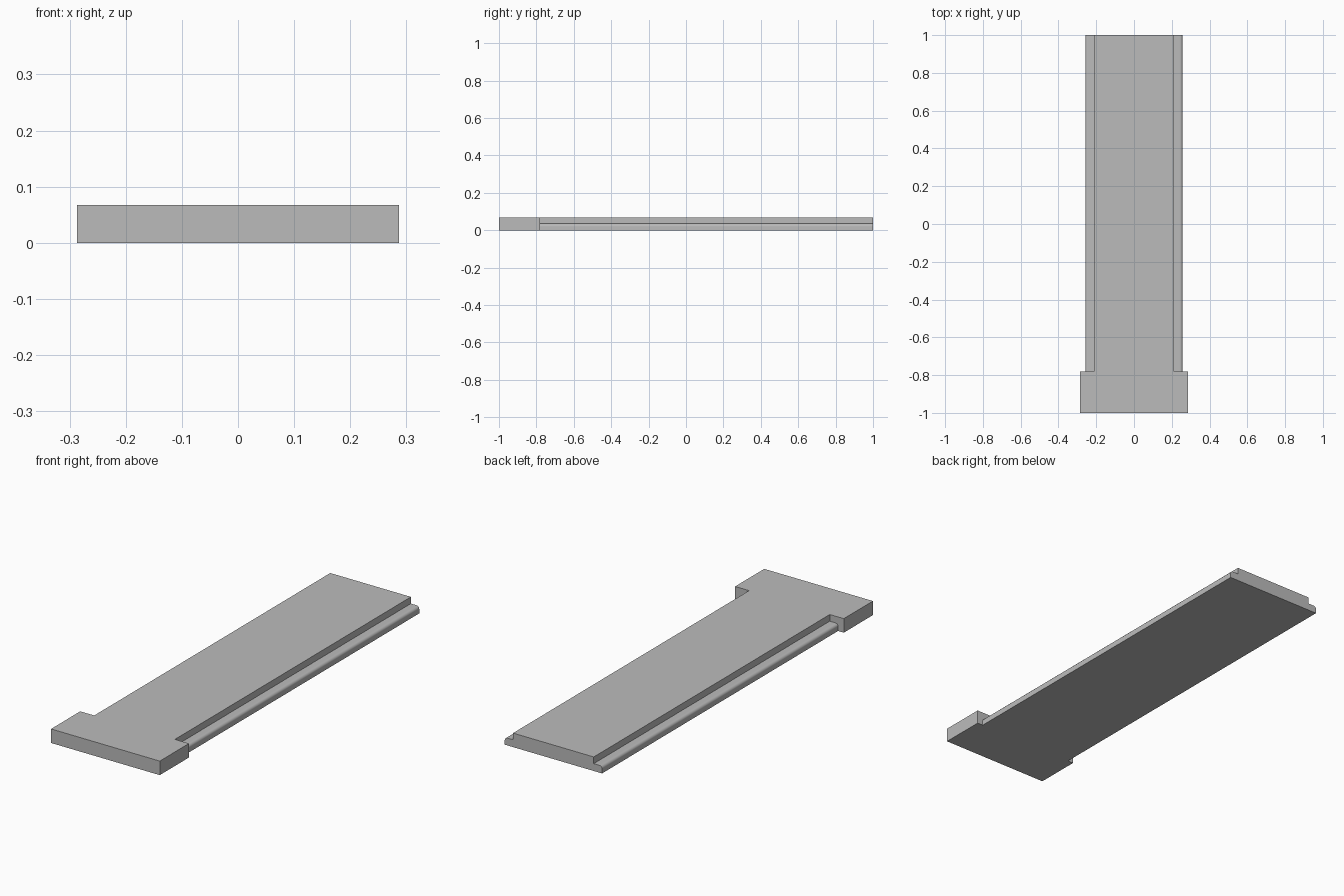
import bpy, bmesh, math

cube = bpy.data.objects.get("Cube")
if cube:
    bpy.data.objects.remove(cube, do_unlink=True)

HEIGHT, STEP = 0.067, 0.035
BODY, RAIL, HEAD = 0.213, 0.257, 0.287
SHOULDER, ROUND = -0.78, 0.014

grey = bpy.data.materials.new("plain grey")
grey.use_nodes = True
grey.diffuse_color = (0.5, 0.5, 0.5, 1)
grey.node_tree.nodes["Principled BSDF"].inputs["Base Color"].default_value = (0.5, 0.5, 0.5, 1)


def extrude_profile(name, points, direction):
    """Close a planar outline and sweep it along a direction."""
    bm = bmesh.new()
    face = bm.faces.new([bm.verts.new(p) for p in points])
    swept = bmesh.ops.extrude_face_region(bm, geom=[face])["geom"]
    verts = [v for v in swept if isinstance(v, bmesh.types.BMVert)]
    bmesh.ops.translate(bm, verts=verts, vec=direction)
    bmesh.ops.recalc_face_normals(bm, faces=bm.faces)
    mesh = bpy.data.meshes.new(name)
    bm.to_mesh(mesh)
    bm.free()
    mesh.materials.append(grey)
    obj = bpy.data.objects.new(name, mesh)
    bpy.context.collection.objects.link(obj)
    return obj


# T-shaped slab: long body with a wider head at the front
half = [(HEAD, -1), (HEAD, SHOULDER), (BODY, SHOULDER), (BODY, 1)]
outline = half + [(-x, y) for x, y in reversed(half)]
extrude_profile("slab", [(x, y, 0) for x, y in outline], (0, 0, HEIGHT))

# Low side rails with a rounded upper outer edge
for side, name in ((1, "left_rail"), (-1, "right_rail")):
    arc = [(RAIL - ROUND + ROUND * math.cos(a), STEP - ROUND + ROUND * math.sin(a))
           for a in (math.pi / 2 * i / 8 for i in range(9))]
    section = [(BODY, 0), (RAIL, 0)] + arc + [(BODY, STEP)]
    rail = extrude_profile(name, [(side * x, SHOULDER, z) for x, z in section],
                           (0, 1 - SHOULDER, 0))
    bpy.ops.object.select_all(action="DESELECT")
    rail.select_set(True)
    bpy.context.view_layer.objects.active = rail
    bpy.ops.object.shade_smooth_by_angle(angle=math.radians(30))
